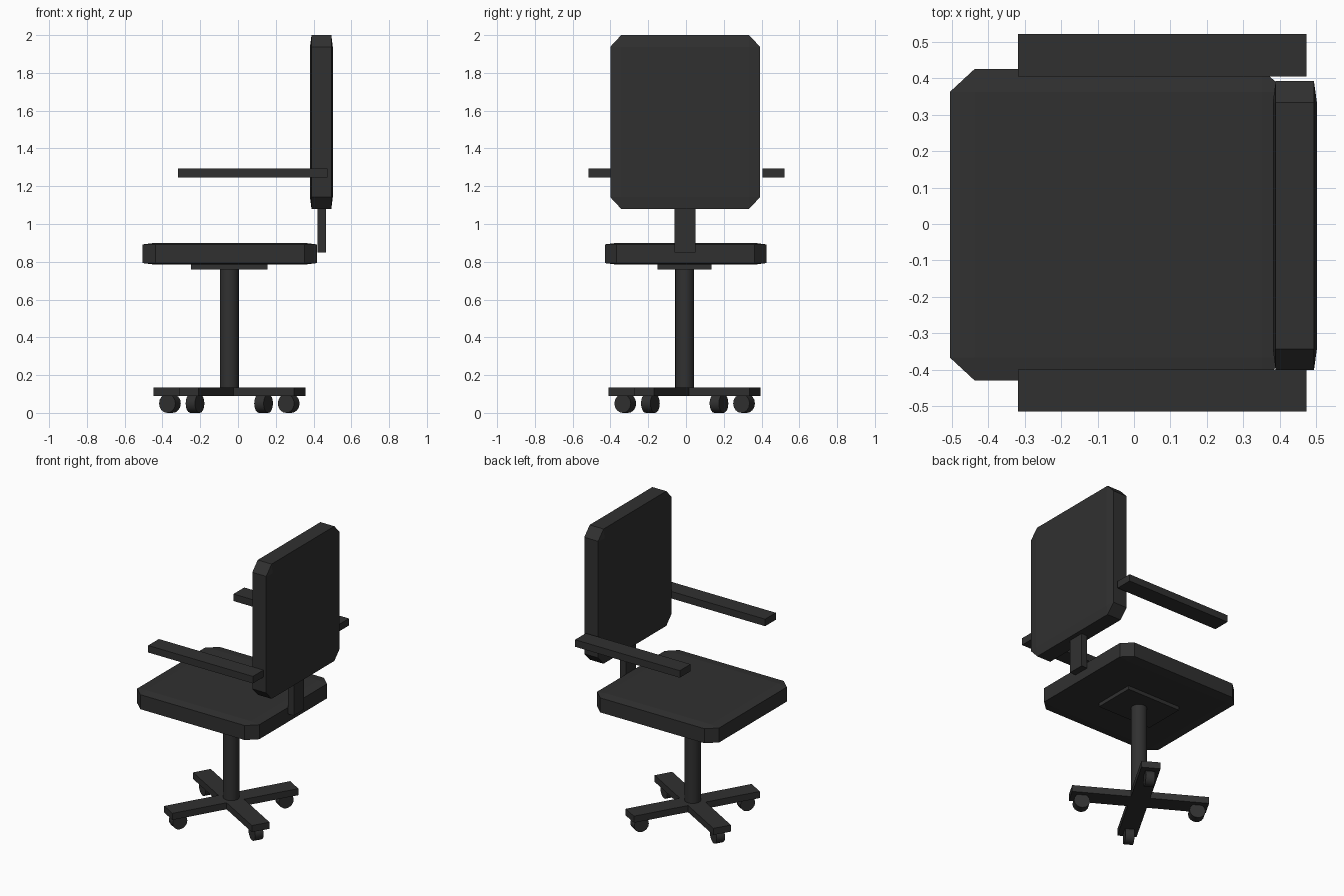
import bpy, bmesh, math
from mathutils import Matrix, Vector

if "Cube" in bpy.data.objects:
    bpy.data.objects.remove(bpy.data.objects["Cube"])

charcoal = bpy.data.materials.new("charcoal")
charcoal.diffuse_color = (0.03, 0.03, 0.03, 1)
charcoal.use_nodes = True
charcoal.node_tree.nodes["Principled BSDF"].inputs["Base Color"].default_value = charcoal.diffuse_color
CX, CY = -0.046, -0.007   # column axis


def add_object(name, bm, smooth=False):
    bmesh.ops.recalc_face_normals(bm, faces=bm.faces[:])
    mesh = bpy.data.meshes.new(name)
    bm.to_mesh(mesh)
    bm.free()
    mesh.materials.append(charcoal)
    ob = bpy.data.objects.new(name, mesh)
    bpy.context.collection.objects.link(ob)
    if smooth:
        bpy.ops.object.select_all(action='DESELECT')
        ob.select_set(True)
        bpy.context.view_layer.objects.active = ob
        bpy.ops.object.shade_smooth_by_angle(angle=math.radians(35))
    return ob


def box(name, lo, hi):
    lo, hi = Vector(lo), Vector(hi)
    bm = bmesh.new()
    bmesh.ops.create_cube(bm, size=1, matrix=Matrix.Translation((lo + hi) / 2)
                          @ Matrix.Diagonal((*(hi - lo), 1)))
    return add_object(name, bm)


def cushion(name, lo, hi, chamfer):
    """Box with every edge cut; chamfer gives the cut size along each axis."""
    lo, hi = Vector(lo), Vector(hi)
    mid, half = (lo + hi) / 2, (hi - lo) / 2
    bm = bmesh.new()
    for sx in (-1, 1):
        for sy in (-1, 1):
            for sz in (-1, 1):
                for full in range(3):
                    p = [half[i] - (0 if i == full else chamfer[i]) for i in range(3)]
                    bm.verts.new(mid + Vector((sx * p[0], sy * p[1], sz * p[2])))
    bmesh.ops.convex_hull(bm, input=bm.verts[:])
    bmesh.ops.dissolve_limit(bm, angle_limit=0.01, verts=bm.verts[:], edges=bm.edges[:])
    return add_object(name, bm)


def cylinder(name, radius, depth, sides, matrix):
    bm = bmesh.new()
    bmesh.ops.create_cone(bm, cap_ends=True, segments=sides, radius1=radius,
                          radius2=radius, depth=depth, matrix=matrix)
    return add_object(name, bm, smooth=True)


# seat, backrest and the bracket joining them
cushion("seat", (-0.505, -0.429, 0.785), (0.418, 0.425, 0.9), (0.067, 0.062, 0.008))
cushion("backrest", (0.381, -0.401, 1.08), (0.502, 0.392, 2.0), (0.008, 0.058, 0.062))
box("back_support", (0.42, -0.062, 0.85), (0.465, 0.05, 1.1))

# armrests
box("left_armrest", (-0.318, 0.405, 1.245), (0.473, 0.521, 1.293))
box("right_armrest", (-0.318, -0.515, 1.245), (0.473, -0.4, 1.293))

# mounting plate and column
box("seat_plate", (-0.25, -0.15, 0.76), (0.157, 0.135, 0.79))
cylinder("column", 0.05, 0.67, 24, Matrix.Translation((CX, CY, 0.435)))

# crossed base bars
for i, deg in enumerate((60, -30)):
    bar = box(f"base_bar_{i + 1}", (-0.43, -0.06, 0.09), (0.43, 0.06, 0.135))
    bar.data.transform(Matrix.Translation((CX, CY, 0)) @ Matrix.Rotation(math.radians(deg), 4, 'Z'))

# casters, axles across each bar
for i in range(4):
    cylinder(f"caster_{i + 1}", 0.05, 0.057, 16,
             Matrix.Translation((CX, CY, 0))
             @ Matrix.Rotation(math.radians(60 + 90 * i), 4, 'Z')
             @ Matrix.Translation((0.363, 0, 0.05))
             @ Matrix.Rotation(math.pi / 2, 4, 'X'))
